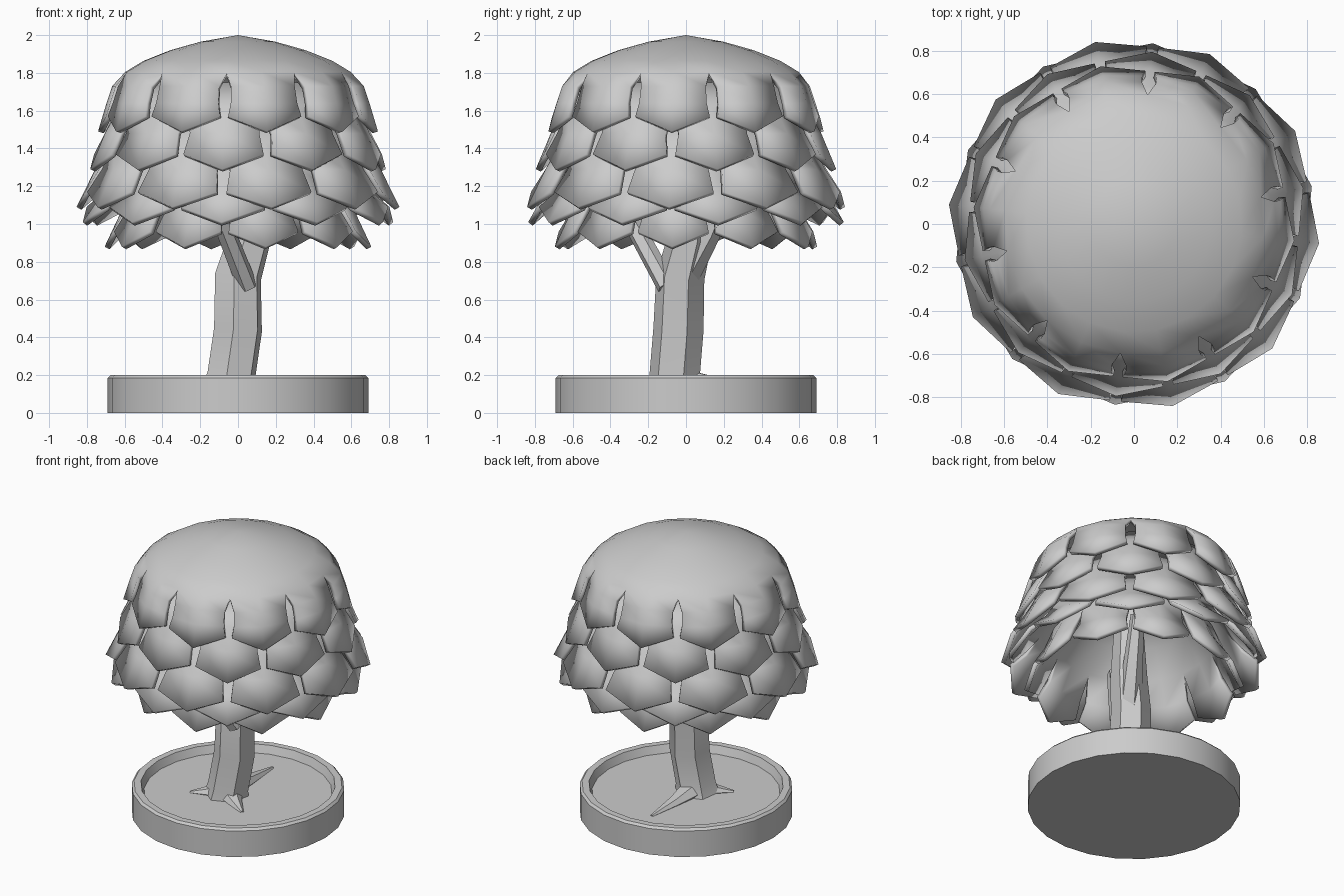
import bpy, bmesh, math
from mathutils import Vector

cube = bpy.data.objects.get("Cube")
if cube:
    bpy.data.objects.remove(cube)

grey = bpy.data.materials.new("plain_grey")
grey.use_nodes = True
grey.diffuse_color = (0.6, 0.6, 0.6, 1)
grey.node_tree.nodes["Principled BSDF"].inputs["Base Color"].default_value = (0.6, 0.6, 0.6, 1)


def finish(name, bm, angle=30, thickness=0):
    """Turn a bmesh into a shaded object, optionally thickened inwards."""
    bmesh.ops.remove_doubles(bm, verts=bm.verts, dist=0.0005)
    bmesh.ops.recalc_face_normals(bm, faces=bm.faces)
    mesh = bpy.data.meshes.new(name)
    bm.to_mesh(mesh)
    bm.free()
    mesh.materials.append(grey)
    ob = bpy.data.objects.new(name, mesh)
    bpy.context.collection.objects.link(ob)
    if thickness:
        solid = ob.modifiers.new("thickness", 'SOLIDIFY')
        solid.thickness = thickness
        solid.offset = -1
    bpy.ops.object.select_all(action='DESELECT')
    ob.select_set(True)
    bpy.context.view_layer.objects.active = ob
    bpy.ops.object.shade_smooth_by_angle(angle=math.radians(angle))
    return ob


def polar(r, degrees, z):
    a = math.radians(degrees)
    return Vector((r * math.cos(a), r * math.sin(a), z))


def lathe(name, profile, sides, angle=30):
    """Revolve a radius and height profile around z."""
    bm = bmesh.new()
    verts = [bm.verts.new((r, 0, z)) for r, z in profile]
    edges = [bm.edges.new(pair) for pair in zip(verts, verts[1:])]
    bmesh.ops.spin(bm, geom=verts + edges, cent=(0, 0, 0), axis=(0, 0, 1),
                   angle=math.tau, steps=sides, use_merge=True)
    return finish(name, bm, angle)


def petal_layer(name, offset, profile, split, drop=0.08):
    """Ten leaf petals; rows up to split are joined, later rows leave slits."""
    bm = bmesh.new()
    for i in range(10):
        mid = offset + 36 * i
        rows = []
        for k, (r, z) in enumerate(profile):
            last = k == len(profile) - 1
            half = 18 if k <= split else (16.2 if last else 15.2)
            side_r = r if k <= split else r * 0.98
            side_z = z + drop if last else z
            if last:
                side_r -= 0.02
            rows.append([bm.verts.new(p) for p in (polar(side_r, mid - half, side_z),
                                                   polar(r, mid, z),
                                                   polar(side_r, mid + half, side_z))])
        for up, low in zip(rows, rows[1:]):
            for c in range(2):
                if up[c].co.xy.length < 0.001:
                    bm.faces.new((up[c], low[c], low[c + 1]))
                else:
                    bm.faces.new((up[c], low[c], low[c + 1], up[c + 1]))
    ob = finish(name, bm, 24, 0.03)
    # Keep the shell thickness on the inside
    mesh = ob.data
    if sum(p.normal.dot(p.center - Vector((0, 0, 1))) for p in mesh.polygons) < 0:
        mesh.flip_normals()
    return ob


def limb(name, path, radii, sides=6, turn=0, flat=1):
    """Tapered faceted tube along a short path."""
    bm = bmesh.new()
    pts = [Vector(p) for p in path]
    rings = []
    for i, p in enumerate(pts):
        d = pts[min(i + 1, len(pts) - 1)] - pts[max(i - 1, 0)]
        rot = Vector((0, 0, 1)).rotation_difference(d.normalized())
        ring = []
        for s in range(sides):
            q = rot @ polar(radii[i], turn + 360 * s / sides, 0)
            q.z *= flat
            ring.append(bm.verts.new(p + q))
        rings.append(ring)
    for a, b in zip(rings, rings[1:]):
        for s in range(sides):
            t = (s + 1) % sides
            bm.faces.new((a[s], a[t], b[t], b[s]))
    bm.faces.new(rings[0])
    bm.faces.new(rings[-1])
    return finish(name, bm, 35)


# Round base with a raised rim
lathe("base", [(0, 0), (0.69, 0), (0.69, 0.185), (0.675, 0.2), (0.63, 0.2),
               (0.61, 0.145), (0, 0.145)], 24)

# Trunk, branches and roots
limb("trunk", [(-0.045, -0.06, 0.13), (-0.035, -0.06, 0.2), (0, -0.04, 0.44),
               (0, -0.03, 0.72), (0.06, 0.02, 0.92), (0.08, 0.04, 1.5)],
     [0.15, 0.135, 0.135, 0.13, 0.12, 0.08], turn=20)
limb("front_branch", [(0.05, -0.1, 0.67), (-0.08, -0.28, 1.0), (-0.16, -0.4, 1.22)],
     [0.055, 0.05, 0.04], turn=15)
limb("back_branch", [(0.04, 0.0, 0.74), (0.11, 0.12, 0.95), (0.18, 0.25, 1.25)],
     [0.08, 0.065, 0.045], turn=15)
for side, (x, y) in {"back": (-0.03, 0.43), "left": (0.2, -0.24), "right": (-0.25, -0.18)}.items():
    start = Vector((-0.045, -0.06, 0.18))
    end = Vector((x, y, 0.145))
    limb(side + "_root", [start, start.lerp(end, 0.5) - Vector((0, 0, 0.01)), end],
         [0.1, 0.05, 0.012], flat=0.7)

# Leaf canopy, from the crown down to the lowest fringe
petal_layer("crown_leaves", -6, [(0, 2.0), (0.2, 1.965), (0.36, 1.92), (0.5, 1.865),
                                 (0.6, 1.805), (0.67, 1.73), (0.7, 1.64), (0.745, 1.49)], 4)
petal_layer("second_leaves", 12, [(0.52, 1.75), (0.64, 1.62), (0.72, 1.48), (0.8, 1.29)], 1)
petal_layer("third_leaves", -6, [(0.54, 1.6), (0.67, 1.43), (0.76, 1.29), (0.86, 1.09)], 1)
petal_layer("fourth_leaves", 12, [(0.5, 1.45), (0.62, 1.3), (0.73, 1.17), (0.84, 1.01)], 1)
petal_layer("lowest_leaves", -6, [(0, 1.6), (0.25, 1.54), (0.42, 1.42), (0.54, 1.24),
                                  (0.62, 1.07), (0.71, 0.88)], 3)
